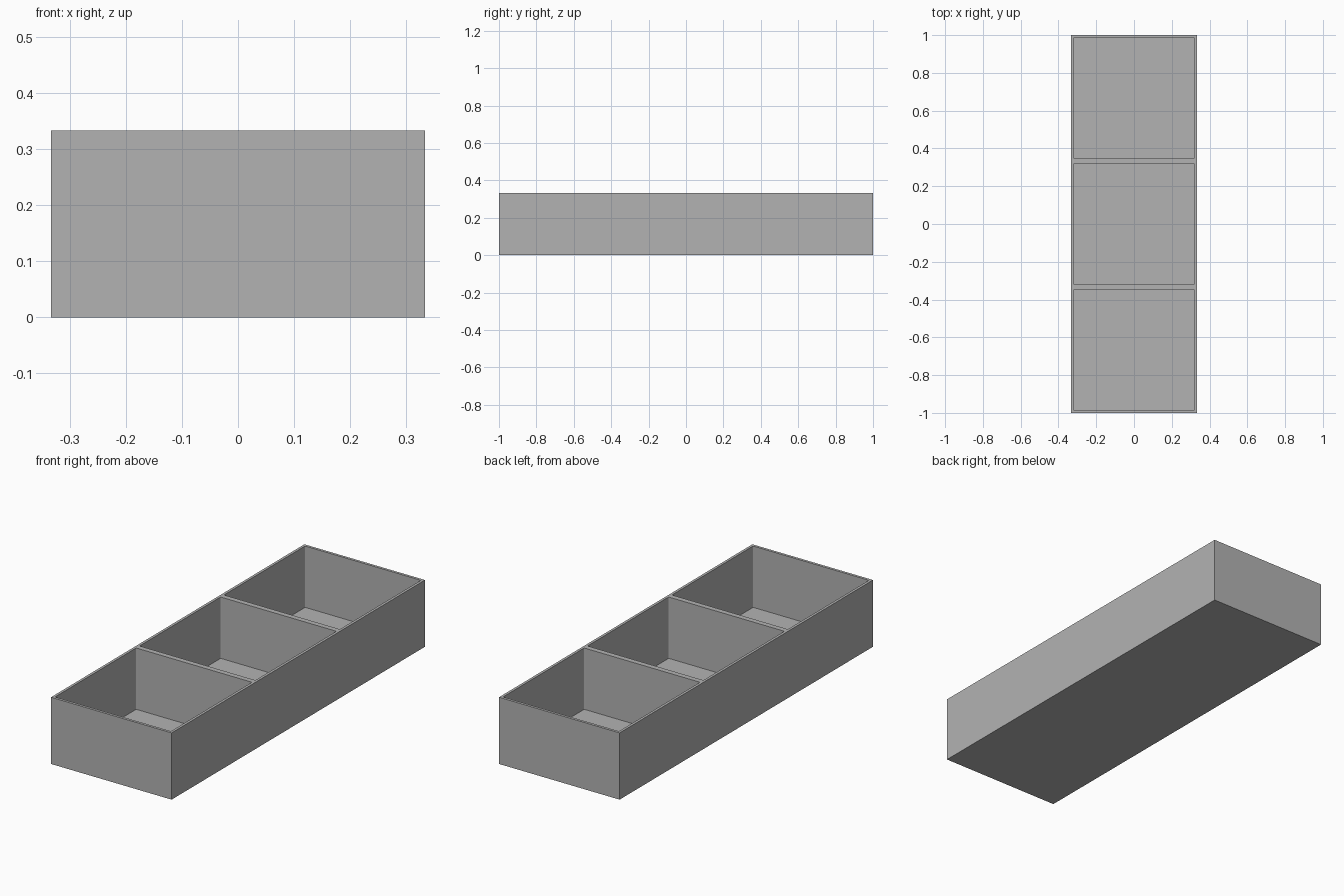
import bpy

# Remove the default object
cube = bpy.data.objects.get("Cube")
if cube:
    bpy.data.objects.remove(cube, do_unlink=True)

CELL = 2 / 3        # footprint of one compartment
COUNT = 3
HEIGHT = 1 / 3
WALL = 0.0133
FLOOR = 0.027
FILLET = 0.006

# Plain grey plastic
grey = bpy.data.materials.new("plain_grey")
grey.use_nodes = True
colour = (0.45, 0.45, 0.45, 1)
grey.diffuse_color = colour
grey.node_tree.nodes["Principled BSDF"].inputs["Base Color"].default_value = colour


def box(name, size, centre):
    bpy.ops.mesh.primitive_cube_add(size=1, location=centre)
    obj = bpy.context.object
    obj.name = name
    obj.scale = size
    bpy.ops.object.transform_apply(location=False, rotation=False, scale=True)
    obj.data.materials.append(grey)
    return obj


def apply_modifier(obj, mod):
    bpy.context.view_layer.objects.active = obj
    bpy.ops.object.modifier_apply(modifier=mod.name)


def round_upright_edges(obj):
    weights = obj.data.attributes.new("bevel_weight_edge", "FLOAT", "EDGE")
    for edge in obj.data.edges:
        a, b = (obj.data.vertices[i].co for i in edge.vertices)
        weights.data[edge.index].value = float(abs(a.z - b.z) > FLOOR)
    bevel = obj.modifiers.new("fillet", "BEVEL")
    bevel.limit_method = "WEIGHT"
    bevel.width = FILLET
    bevel.segments = 3
    apply_modifier(obj, bevel)


# Solid outer body
tray = box("divided_tray", (CELL, CELL * COUNT, HEIGHT), (0, 0, HEIGHT / 2))

# Hollow out the row of compartments, leaving walls, dividers and floor
for i in range(COUNT):
    y = (i - (COUNT - 1) / 2) * CELL
    inner = CELL - 2 * WALL
    cutter = box("compartment_cutter", (inner, inner, HEIGHT), (0, y, FLOOR + HEIGHT / 2))
    cutter.hide_render = True
    round_upright_edges(cutter)
    cut = tray.modifiers.new("hollow", "BOOLEAN")
    cut.operation = "DIFFERENCE"
    cut.solver = "EXACT"
    cut.object = cutter
    apply_modifier(tray, cut)
    bpy.data.objects.remove(cutter, do_unlink=True)
